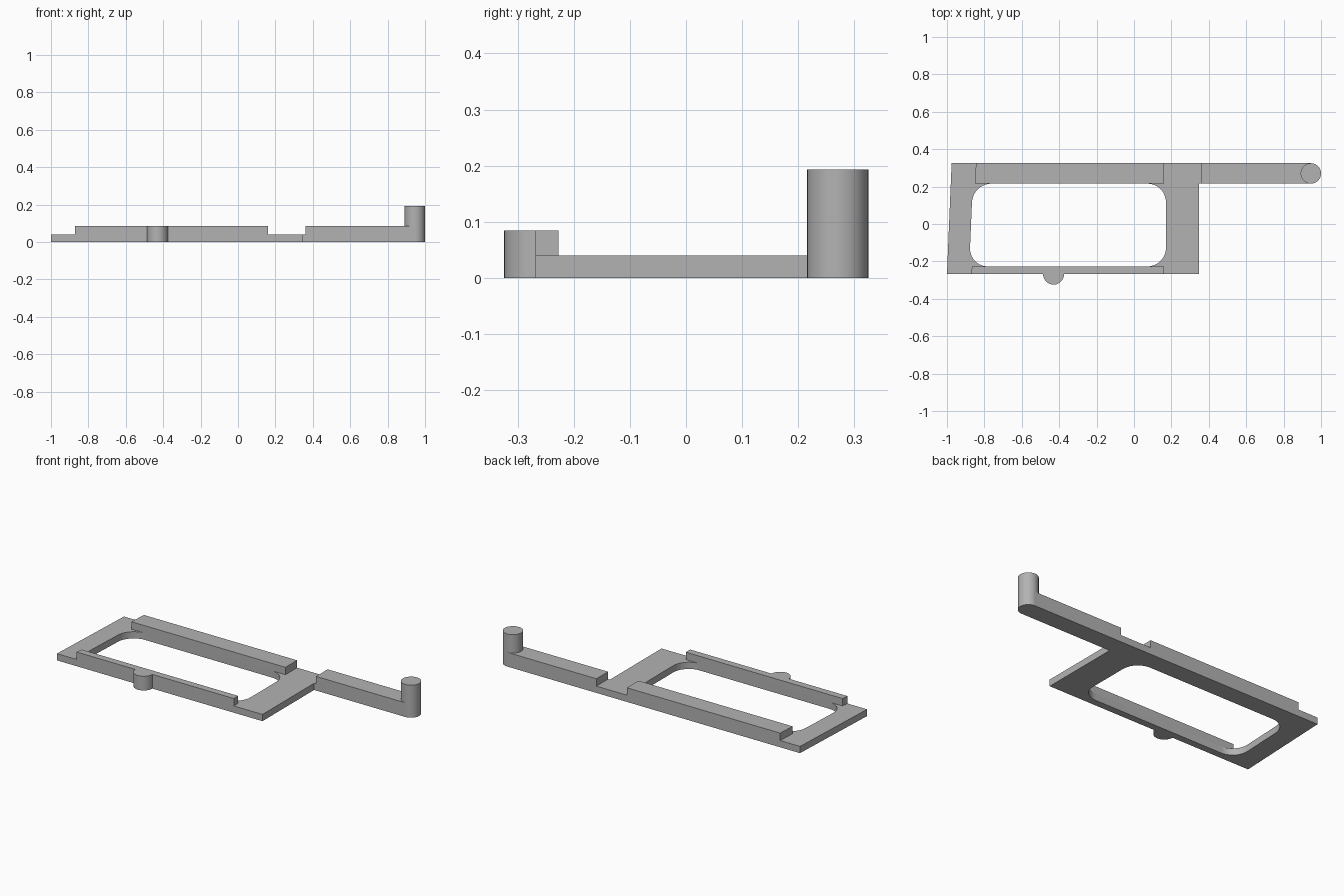
import bpy, bmesh
from math import cos, sin, radians
from mathutils import Vector

cube = bpy.data.objects.get("Cube")
if cube:
    bpy.data.objects.remove(cube, do_unlink=True)

grey = bpy.data.materials.new("plain grey")
grey.use_nodes = True
colour = (0.45, 0.45, 0.45, 1)
grey.diffuse_color = colour
grey.node_tree.nodes["Principled BSDF"].inputs["Base Color"].default_value = colour


def arc(cx, cy, r, start, end, steps):
    """Points along a circular arc, angles in degrees."""
    angles = [radians(start + (end - start) * i / steps) for i in range(steps + 1)]
    return [(cx + r * cos(a), cy + r * sin(a)) for a in angles]


def rounded(corners, r, steps=10):
    """Round the corners of a nearly rectangular, anticlockwise outline."""
    points = []
    for i, corner in enumerate(corners):
        c = Vector(corner)
        before = (Vector(corners[i - 1]) - c).normalized() * r
        after = (Vector(corners[(i + 1) % len(corners)]) - c).normalized() * r
        for k in range(steps + 1):
            a = radians(90 * k / steps)
            points.append(tuple(c + before * (1 - sin(a)) + after * (1 - cos(a))))
    return points


def prism(name, loops, bottom, top):
    """Extrude an outline, with optional inner openings, from bottom to top."""
    bm = bmesh.new()
    edges = []
    for loop in loops:
        verts = [bm.verts.new((x, y, bottom)) for x, y in loop]
        edges += [bm.edges.new((v, verts[i - 1])) for i, v in enumerate(verts)]
    if len(loops) == 1:
        bm.faces.new(verts)
    else:
        bmesh.ops.triangle_fill(bm, edges=edges, use_beauty=True)
    result = bmesh.ops.extrude_face_region(bm, geom=bm.faces[:], use_keep_orig=True)
    raised = [g for g in result["geom"] if isinstance(g, bmesh.types.BMVert)]
    bmesh.ops.translate(bm, verts=raised, vec=(0, 0, top - bottom))
    bmesh.ops.recalc_face_normals(bm, faces=bm.faces[:])
    mesh = bpy.data.meshes.new(name)
    bm.to_mesh(mesh)
    bm.free()
    mesh.materials.append(grey)
    obj = bpy.data.objects.new(name, mesh)
    bpy.context.collection.objects.link(obj)
    bpy.ops.object.select_all(action="DESELECT")
    obj.select_set(True)
    bpy.context.view_layer.objects.active = obj
    bpy.ops.object.shade_smooth_by_angle(angle=radians(30))
    return obj


FRONT, BACK = -0.268, 0.325
INNER_FRONT, INNER_BACK = -0.227, 0.216
PLATE, RAIL, POST = 0.04, 0.084, 0.193

# Flat frame with a rounded opening
outline = [(-1, FRONT), (0.348, FRONT), (0.348, INNER_BACK), (0.36, INNER_BACK),
           (0.36, BACK), (-0.975, BACK)]
opening = rounded([(-0.881, INNER_FRONT), (0.171, INNER_FRONT),
                   (0.171, INNER_BACK), (-0.862, INNER_BACK)], 0.1)
prism("frame_plate", [outline, opening], 0, PLATE)

# Raised rails along the front and back
prism("front_rail", [[(-0.872, FRONT), (0.16, FRONT), (0.16, INNER_FRONT),
                      (-0.866, INNER_FRONT)]], PLATE, RAIL)
prism("back_rail", [[(-0.85, INNER_BACK), (0.16, INNER_BACK), (0.16, BACK),
                     (-0.845, BACK)]], PLATE, RAIL)

# Half-round boss on the front edge
prism("front_boss", [arc(-0.43, FRONT, 0.056, 180, 360, 24)], 0, RAIL)

# Long arm with a round post at its end
radius = (BACK - INNER_BACK) / 2
post_x, post_y = 1 - radius, BACK - radius
prism("arm", [[(0.36, INNER_BACK), (post_x, INNER_BACK), (post_x, BACK), (0.36, BACK)]], 0, RAIL)
prism("end_post", [arc(post_x, post_y, radius, 0, 360, 48)[:-1]], 0, POST)
